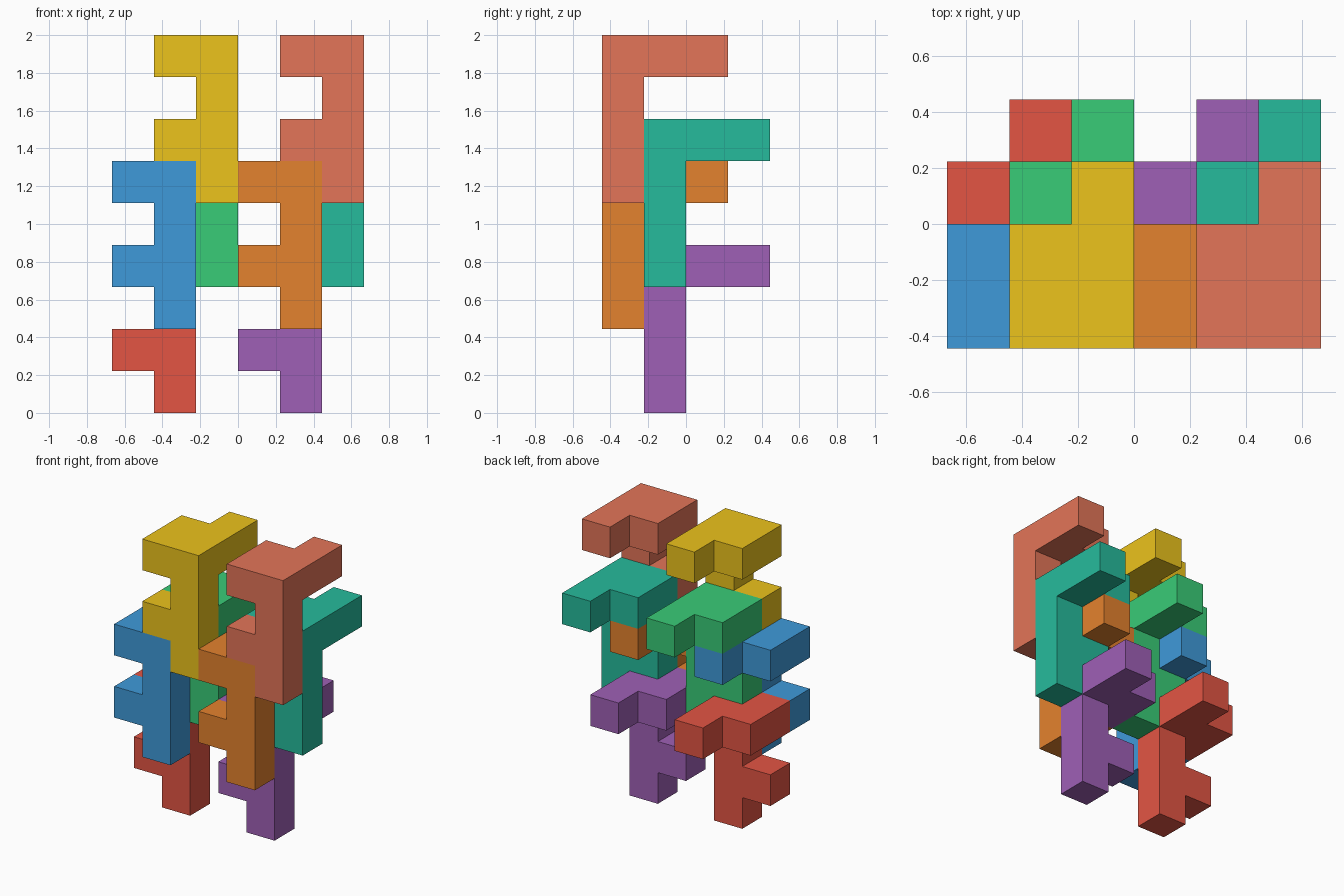
import bpy
import bmesh
from mathutils import Vector

if "Cube" in bpy.data.objects:
    bpy.data.objects.remove(bpy.data.objects["Cube"])

U = 2 / 9  # edge of one cube cell

# One puzzle piece: a four-cell column, a small side arm, and a stepped top slab
CELLS = {(0, 0, 0), (0, 0, 1), (0, 0, 2), (0, 0, 3),
         (-1, 0, 1),
         (-1, 0, 3), (-1, 1, 3), (0, 1, 3), (0, 2, 3)}

# The four corners of each cube side, outward facing
SIDES = {
    (1, 0, 0): ((1, 0, 0), (1, 1, 0), (1, 1, 1), (1, 0, 1)),
    (-1, 0, 0): ((0, 0, 0), (0, 0, 1), (0, 1, 1), (0, 1, 0)),
    (0, 1, 0): ((0, 1, 0), (0, 1, 1), (1, 1, 1), (1, 1, 0)),
    (0, -1, 0): ((0, 0, 0), (1, 0, 0), (1, 0, 1), (0, 0, 1)),
    (0, 0, 1): ((0, 0, 1), (1, 0, 1), (1, 1, 1), (0, 1, 1)),
    (0, 0, -1): ((0, 0, 0), (0, 1, 0), (1, 1, 0), (1, 0, 0)),
}


def piece_mesh(name):
    """Outer skin of the cells, merged into flat faces."""
    bm = bmesh.new()
    for cell in sorted(CELLS):
        for step, corners in SIDES.items():
            if tuple(a + b for a, b in zip(cell, step)) not in CELLS:
                bm.faces.new([bm.verts.new((Vector(cell) + Vector(c)) * U) for c in corners])
    bmesh.ops.remove_doubles(bm, verts=bm.verts, dist=1e-4)
    bmesh.ops.dissolve_limit(bm, angle_limit=0.01, verts=bm.verts, edges=bm.edges)
    bmesh.ops.recalc_face_normals(bm, faces=bm.faces)
    mesh = bpy.data.meshes.new(name)
    bm.to_mesh(mesh)
    bm.free()
    return mesh


def linear(hex_color):
    rgb = [int(hex_color[i:i + 2], 16) / 255 for i in (0, 2, 4)]
    return [c / 12.92 if c <= 0.04045 else ((c + 0.055) / 1.055) ** 2.4 for c in rgb] + [1]


# name, colour, column cell (x, y, z) counted from the lower front left corner
PIECES = [
    ("red_piece", "E35544", (1, 1, 0)),
    ("purple_piece", "9F60B6", (4, 1, 0)),
    ("blue_piece", "3F9ADA", (1, 0, 2)),
    ("orange_piece", "E4822E", (4, 0, 2)),
    ("green_piece", "39CC77", (2, 1, 3)),
    ("teal_piece", "26BB9C", (5, 1, 3)),
    ("yellow_piece", "ECC31C", (2, 0, 5)),
    ("salmon_piece", "E37558", (5, 0, 5)),
]

# Interlocked pieces, all in the same orientation
for name, color, (x, y, z) in PIECES:
    obj = bpy.data.objects.new(name, piece_mesh(name))
    obj.location = ((x - 3) * U, (y - 2) * U, z * U)
    mat = bpy.data.materials.new(name)
    mat.diffuse_color = linear(color)
    mat.use_nodes = True
    mat.node_tree.nodes["Principled BSDF"].inputs["Base Color"].default_value = mat.diffuse_color
    obj.data.materials.append(mat)
    bpy.context.collection.objects.link(obj)
